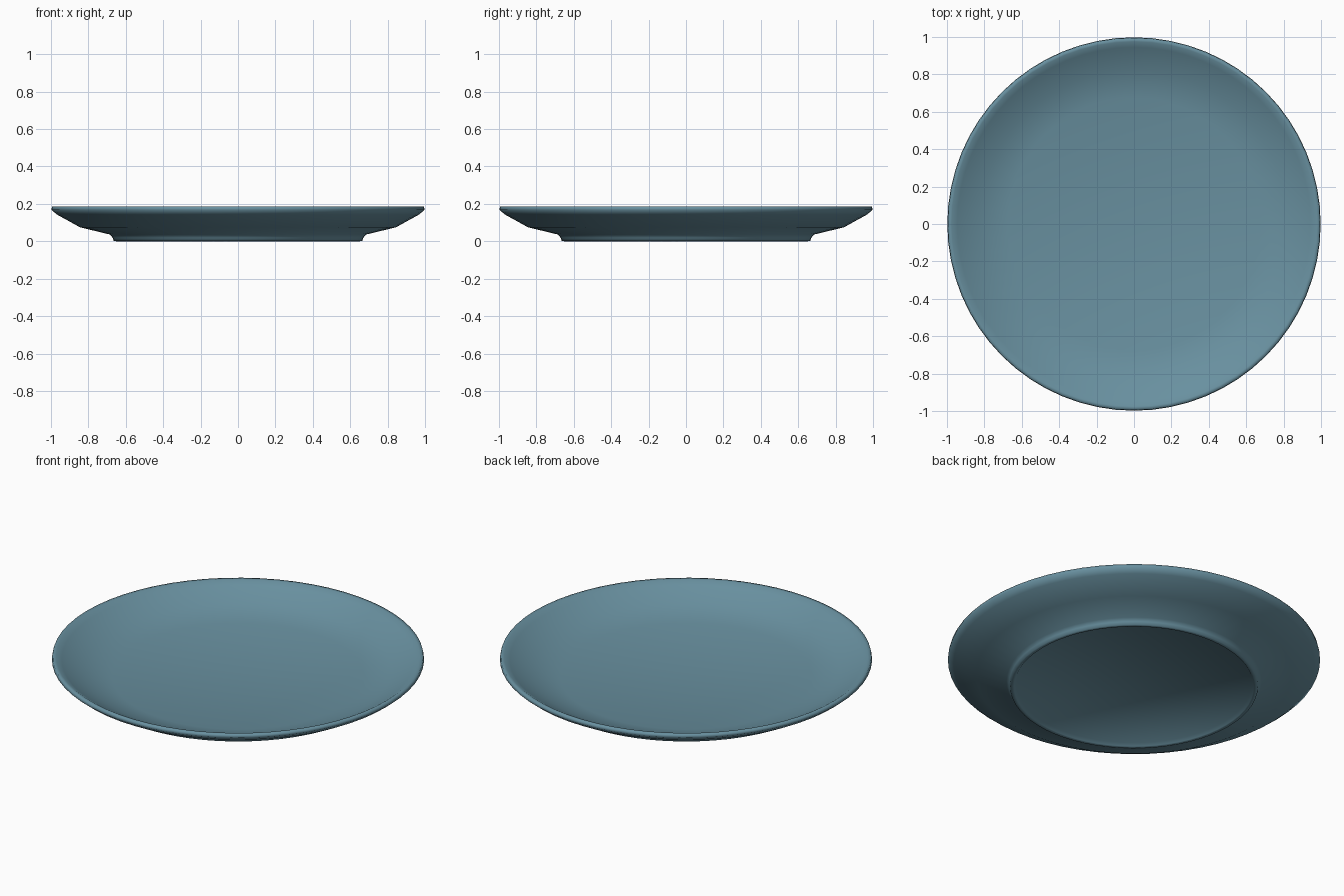
import bpy, bmesh, math

if "Cube" in bpy.data.objects:
    bpy.data.objects.remove(bpy.data.objects["Cube"])

SEGMENTS = 64

# Glaze colour
glaze = bpy.data.materials.new("blue_grey_glaze")
glaze.diffuse_color = (0.14, 0.28, 0.35, 1.0)
glaze.use_nodes = True
glaze.node_tree.nodes["Principled BSDF"].inputs["Base Color"].default_value = glaze.diffuse_color

# Cross-section (radius, height): foot recess, foot, underside, rim, inner wall, floor
profile = [
    (0.630, 0.018), (0.642, 0.003), (0.650, 0.000), (0.664, 0.002),
    (0.670, 0.018), (0.684, 0.036), (0.845, 0.075), (0.968, 0.143),
    (0.998, 0.168), (0.994, 0.187), (0.975, 0.186), (0.945, 0.168),
    (0.825, 0.106), (0.675, 0.068),
]


def lathe(name, points, material):
    """Revolve a profile about z and close both ends with a flat cap."""
    bm = bmesh.new()
    rings = []
    for r, z in points:
        rings.append([bm.verts.new((r * math.cos(a), r * math.sin(a), z))
                      for a in (2 * math.pi * i / SEGMENTS for i in range(SEGMENTS))])
    for low, high in zip(rings, rings[1:]):
        for i in range(SEGMENTS):
            j = (i + 1) % SEGMENTS
            bm.faces.new((low[i], low[j], high[j], high[i]))
    bm.faces.new(rings[0][::-1])
    bm.faces.new(rings[-1])
    bmesh.ops.recalc_face_normals(bm, faces=bm.faces)
    for face in bm.faces:
        face.smooth = True
    mesh = bpy.data.meshes.new(name)
    bm.to_mesh(mesh)
    bm.free()
    mesh.materials.append(material)
    obj = bpy.data.objects.new(name, mesh)
    bpy.context.collection.objects.link(obj)
    return obj


# Dinner plate
plate = lathe("plate", profile, glaze)
